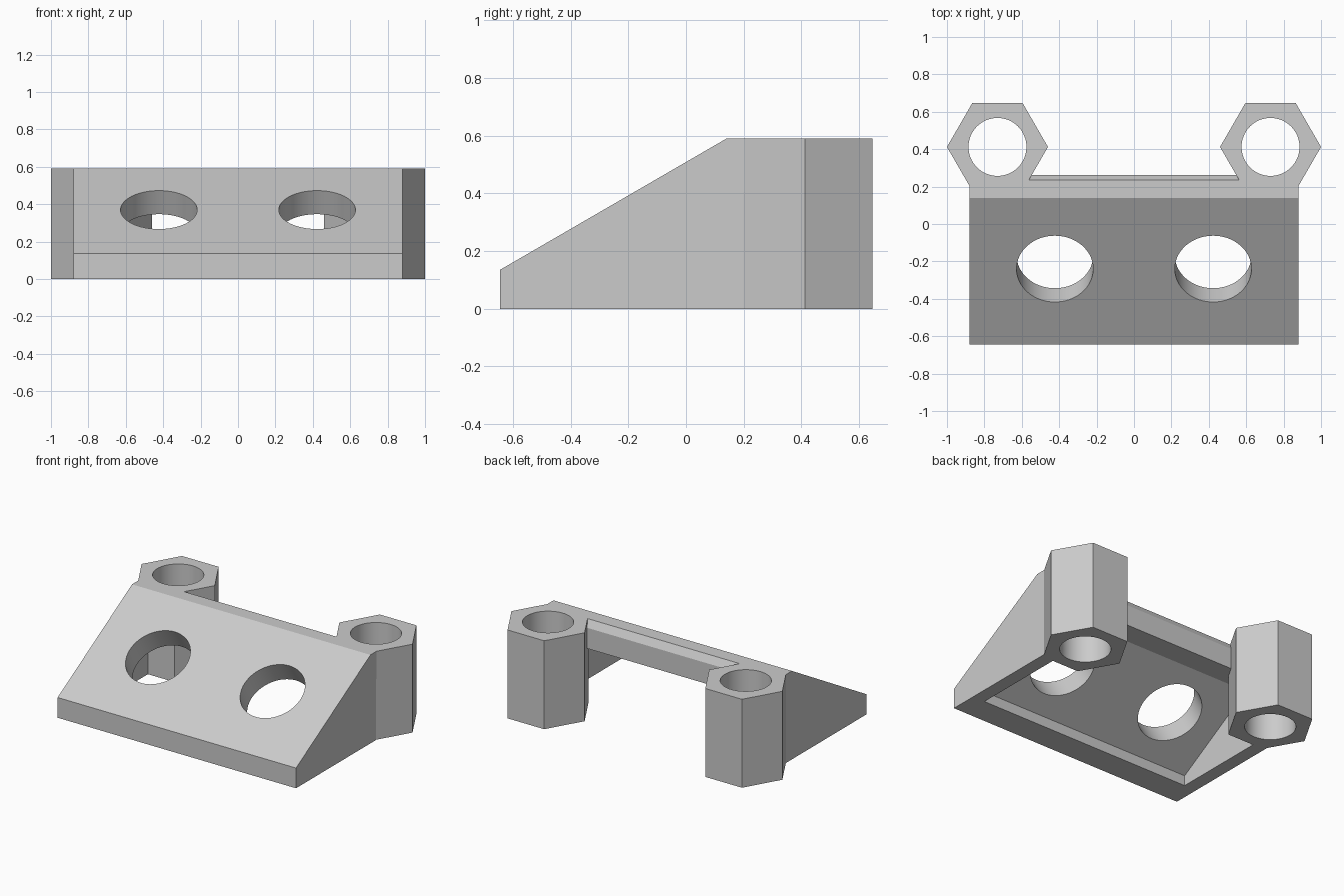
import bpy
import bmesh
from math import radians, pi
from mathutils import Matrix, Vector

cube = bpy.data.objects.get("Cube")
if cube:
    bpy.data.objects.remove(cube)

HEIGHT = 0.59
HALF_WIDTH = 0.88
SLOPE = radians(30)
POST_X, POST_Y = 0.73, 0.412

grey = bpy.data.materials.new("plain grey")
grey.use_nodes = True
grey.diffuse_color = (0.6, 0.6, 0.6, 1)
grey.node_tree.nodes["Principled BSDF"].inputs["Base Color"].default_value = (0.6, 0.6, 0.6, 1)


def make_object(name, bm):
    bmesh.ops.recalc_face_normals(bm, faces=bm.faces)
    mesh = bpy.data.meshes.new(name)
    bm.to_mesh(mesh)
    bm.free()
    mesh.materials.append(grey)
    obj = bpy.data.objects.new(name, mesh)
    bpy.context.collection.objects.link(obj)
    return obj


def extrude_profile(name, profile, x0, x1):
    """Extrude a (y, z) outline along x."""
    bm = bmesh.new()
    face = bm.faces.new([bm.verts.new((x0, y, z)) for y, z in profile])
    new = bmesh.ops.extrude_face_region(bm, geom=[face])["geom"]
    verts = [v for v in new if isinstance(v, bmesh.types.BMVert)]
    bmesh.ops.translate(bm, verts=verts, vec=(x1 - x0, 0, 0))
    return make_object(name, bm)


def prism(name, sides, radius, depth, centre, tilt=0.0, spin=0.0):
    bm = bmesh.new()
    matrix = (Matrix.Translation(Vector(centre)) @ Matrix.Rotation(tilt, 4, 'X')
              @ Matrix.Rotation(spin, 4, 'Z'))
    bmesh.ops.create_cone(bm, cap_ends=True, segments=sides, radius1=radius,
                          radius2=radius, depth=depth, matrix=matrix)
    return make_object(name, bm)


def combine(target, tool, operation):
    mod = target.modifiers.new(operation.lower(), 'BOOLEAN')
    mod.operation = operation
    mod.solver = 'EXACT'
    mod.object = tool
    bpy.context.view_layer.objects.active = target
    bpy.ops.object.modifier_apply(modifier=mod.name)
    bpy.data.objects.remove(tool)


# Sloped plate with front lip, bevelled back edge and rear beam
body = extrude_profile("sloped_bracket", [
    (-0.645, 0), (-0.645, 0.135), (0.14, HEIGHT), (0.235, HEIGHT),
    (0.262, 0.543), (0.262, 0.405), (0.11, 0.405), (-0.465, 0.068), (-0.465, 0)],
    -HALF_WIDTH, HALF_WIDTH)

# Side walls and hexagonal posts
for side in (-1, 1):
    wall = extrude_profile("side_wall", [
        (-0.645, 0), (-0.645, 0.135), (0.14, HEIGHT), (0.2, HEIGHT), (0.2, 0)],
        side * (HALF_WIDTH - 0.09), side * HALF_WIDTH)
    combine(body, wall, 'UNION')
    post = prism("hex_post", 6, 0.27, HEIGHT, (side * POST_X, POST_Y, HEIGHT / 2), spin=pi / 6)
    # Turn the post so that its corners point sideways
    if max(v.co.x * side for v in post.data.vertices) < 0.99:
        post.data.transform(Matrix.Translation((side * POST_X, POST_Y, 0))
                            @ Matrix.Rotation(pi / 6, 4, 'Z')
                            @ Matrix.Translation((-side * POST_X, -POST_Y, 0)))
    combine(body, post, 'UNION')

# Bores through the posts and large holes square to the slope
for side in (-1, 1):
    combine(body, prism("post_bore", 64, 0.155, 2, (side * POST_X, POST_Y, 0.3)), 'DIFFERENCE')
    combine(body, prism("slope_hole", 64, 0.205, 0.6, (side * 0.423, -0.24, 0.37), tilt=SLOPE),
            'DIFFERENCE')

bpy.ops.object.select_all(action='DESELECT')
body.select_set(True)
bpy.context.view_layer.objects.active = body
bpy.ops.object.shade_smooth_by_angle(angle=radians(25))
